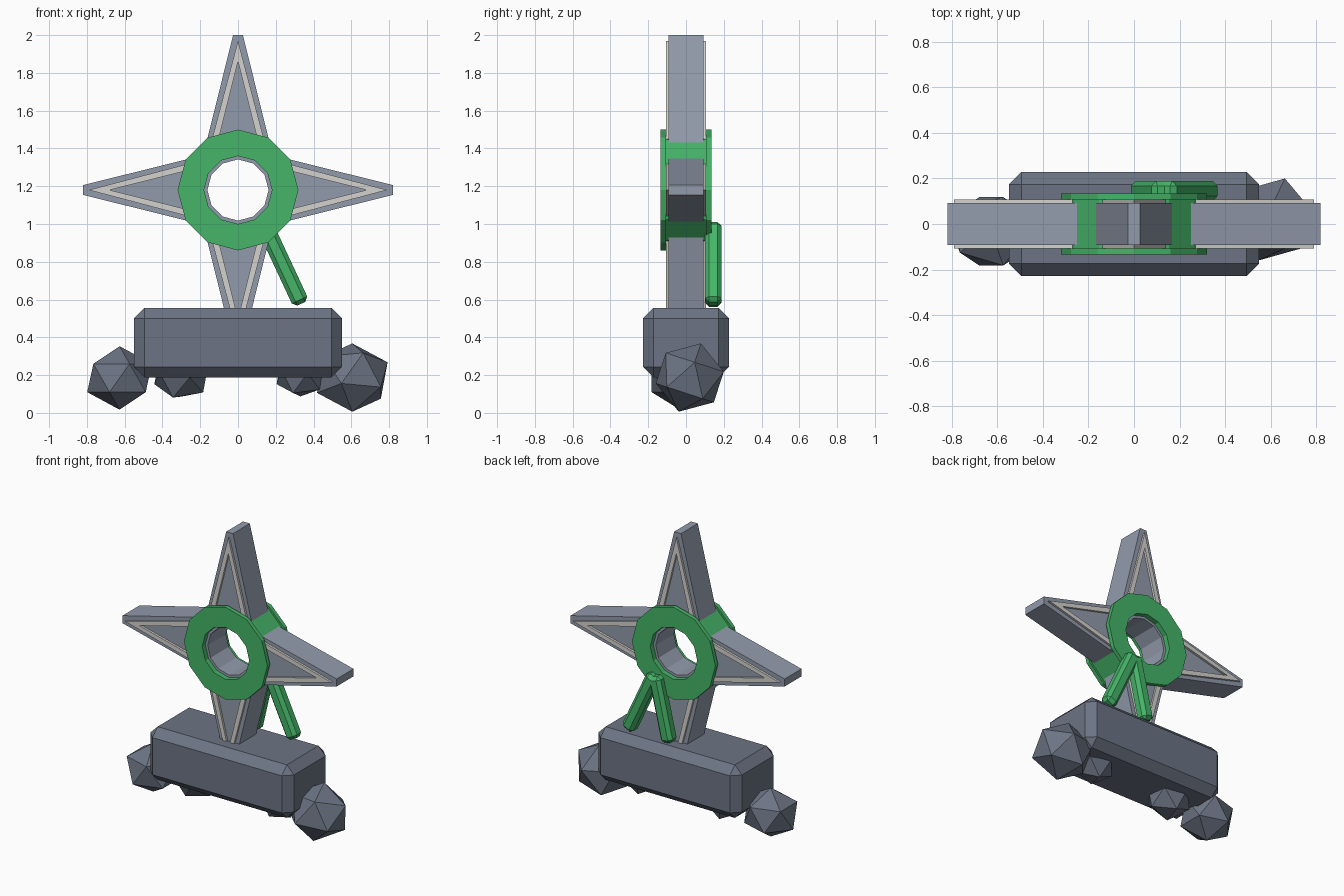
import bpy, bmesh, math
from mathutils import Matrix, Vector

cube = bpy.data.objects.get("Cube")
if cube:
    bpy.data.objects.remove(cube, do_unlink=True)


def material(name, rgb):
    m = bpy.data.materials.new(name)
    m.use_nodes = True
    m.diffuse_color = (*rgb, 1)
    m.node_tree.nodes["Principled BSDF"].inputs["Base Color"].default_value = (*rgb, 1)
    return m


STEEL = material("steel grey", (0.29, 0.33, 0.41))
TRIM = material("pale trim", (0.66, 0.65, 0.62))
GREEN = material("green", (0.06, 0.46, 0.14))
STONE = material("dark stone", (0.15, 0.175, 0.23))
CENTRE = Vector((0, 0, 1.18))


def finish(bm, name, mat):
    bmesh.ops.recalc_face_normals(bm, faces=bm.faces)
    mesh = bpy.data.meshes.new(name)
    bm.to_mesh(mesh)
    bm.free()
    mesh.materials.append(mat)
    obj = bpy.data.objects.new(name, mesh)
    bpy.context.collection.objects.link(obj)
    return obj


def prism(name, mat, outline, y0, y1, turn):
    """Extrude an (across, outward) outline along y and turn it round the hub."""
    bm = bmesh.new()
    face = bm.faces.new([bm.verts.new((w, y0, d)) for w, d in outline])
    new = bmesh.ops.extrude_face_region(bm, geom=[face])["geom"]
    bmesh.ops.translate(bm, vec=(0, y1 - y0, 0),
                        verts=[v for v in new if isinstance(v, bmesh.types.BMVert)])
    bm.transform(Matrix.Translation(CENTRE) @ Matrix.Rotation(turn, 4, "Y"))
    return finish(bm, name, mat)


def lathe(name, mat, profile, sides=12):
    """Spin a closed (radius, y) profile round the hub axis."""
    bm = bmesh.new()
    loops = []
    for i in range(sides):
        a = math.tau * i / sides
        loops.append([bm.verts.new(CENTRE + Vector((r * math.cos(a), y, r * math.sin(a))))
                      for r, y in profile])
    n = len(profile)
    for i in range(sides):
        a, b = loops[i], loops[(i + 1) % sides]
        for j in range(n):
            k = (j + 1) % n
            bm.faces.new((a[j], a[k], b[k], b[j]))
    return finish(bm, name, mat)


def chamfered_box(name, mat, size, chamfer, matrix):
    bm = bmesh.new()
    bmesh.ops.create_cube(bm, size=1, matrix=Matrix.Diagonal((*size, 1)))
    bmesh.ops.bevel(bm, geom=bm.edges[:], offset=chamfer, segments=1, affect="EDGES")
    bm.transform(matrix)
    return finish(bm, name, mat)


# Four star points with raised chevron trim on both faces
point = [(-0.18, 0.2), (-0.026, 0.82), (0.026, 0.82), (0.18, 0.2)]
chevron = [(0, 0.79), (0.14, 0.26), (0.105, 0.26),
           (0, 0.68), (-0.105, 0.26), (-0.14, 0.26)]
for i, side in enumerate(("top", "left", "bottom", "right")):
    turn = i * math.pi / 2
    prism(f"star_point_{side}", STEEL, point, -0.092, 0.092, turn)
    for label, s in (("front", -1), ("back", 1)):
        prism(f"trim_{side}_{label}", TRIM, chevron, s * 0.085, s * 0.107, turn)

# Hub: flanged green ring round a grey sleeve
lathe("hub_ring", GREEN, [(0.18, -0.135), (0.32, -0.135), (0.32, -0.107), (0.306, -0.107),
                          (0.306, 0.107), (0.32, 0.107), (0.32, 0.135), (0.18, 0.135)])
lathe("hub_sleeve", STEEL, [(0.162, -0.1), (0.2, -0.1), (0.2, 0.1), (0.162, 0.1)])

# Pair of braces spreading down from the back of the hub
for name, top, foot in (("brace_left", (0.138, 1.0), (0.335, 0.578)),
                        ("brace_right", (0.125, 1.0), (0.025, 0.567))):
    a, b = Vector((top[0], 0.145, top[1])), Vector((foot[0], 0.145, foot[1]))
    tilt = math.atan2(a.x - b.x, a.z - b.z)
    place = Matrix.Translation((a + b) / 2) @ Matrix.Rotation(tilt, 4, "Y")
    chamfered_box(name, GREEN, (0.09, 0.088, (a - b).length), 0.022, place)

# Chamfered stone base
chamfered_box("base", STONE, (1.1, 0.456, 0.367), 0.055, Matrix.Translation((0, 0, 0.372)))

# Faceted boulders under the base: centre, radius, stretch, tilt
boulders = {
    "boulder_right": ((-0.627, -0.032, 0.185), 0.168, (1.14, 1.05, 1), 0),
    "boulder_left": ((0.605, 0.02, 0.187), 0.19, (1.1, 1, 1), -18),
    "pebble_right": ((-0.3, -0.02, 0.205), 0.145, (1.1, 1, 1), 35),
    "pebble_left": ((0.33, 0, 0.205), 0.13, (1.08, 1, 1), 25),
}
for name, (pos, radius, stretch, tilt) in boulders.items():
    bm = bmesh.new()
    place = (Matrix.Translation(pos) @ Matrix.Rotation(math.radians(tilt), 4, "X")
             @ Matrix.Diagonal((*stretch, 1)))
    bmesh.ops.create_icosphere(bm, subdivisions=1, radius=radius, matrix=place)
    finish(bm, name, STONE)
